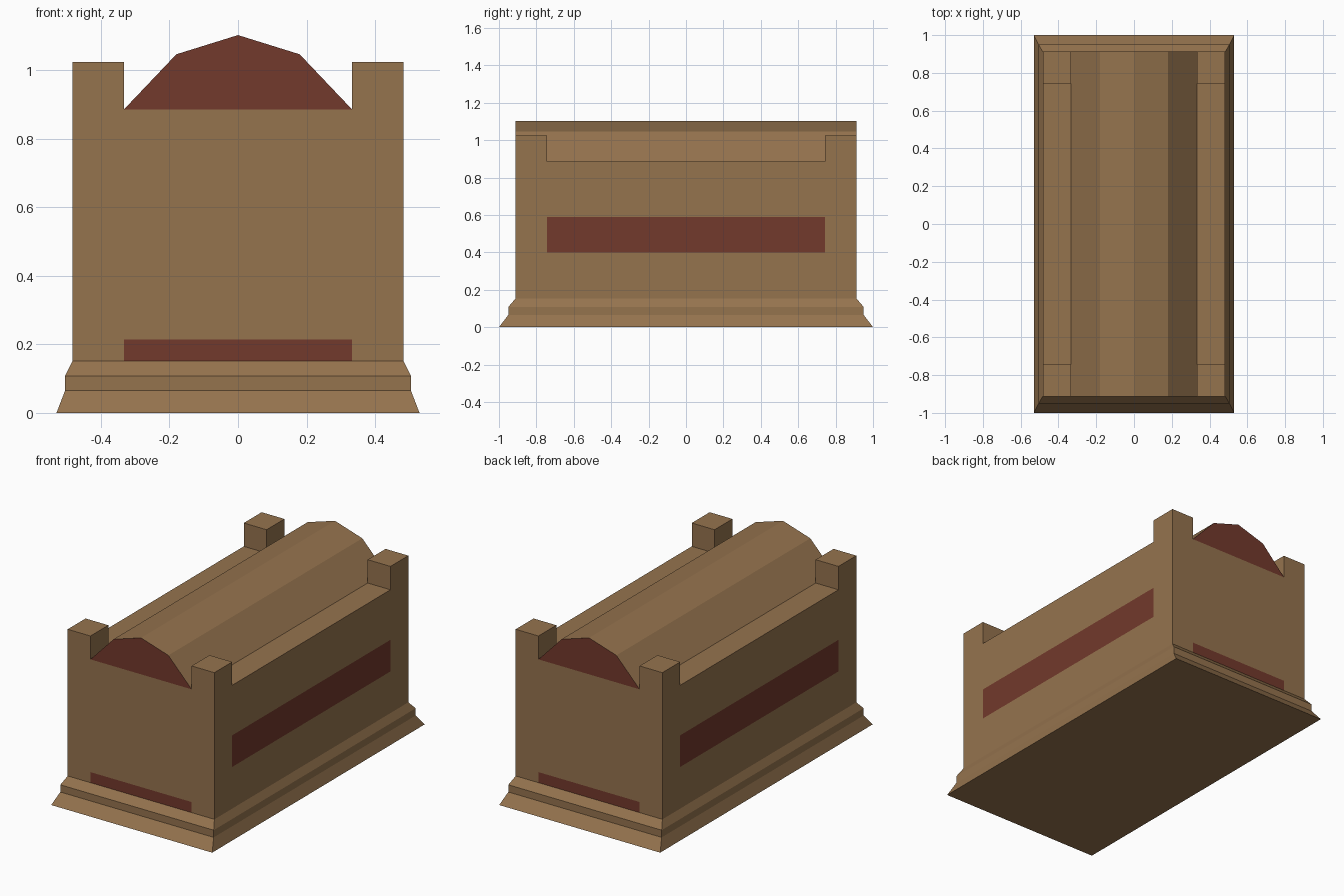
import bpy, bmesh
from mathutils import Vector

if "Cube" in bpy.data.objects:
    bpy.data.objects.remove(bpy.data.objects["Cube"])


def material(name, color):
    m = bpy.data.materials.new(name)
    m.diffuse_color = (*color, 1)
    m.use_nodes = True
    m.node_tree.nodes["Principled BSDF"].inputs["Base Color"].default_value = m.diffuse_color
    return m


BROWN = material("brown_wood", (0.30, 0.172, 0.076))
RED = material("dark_red", (0.17, 0.041, 0.025))

HX, HY = 0.483, 0.912          # body half sizes
IX, IY = 0.333, 0.744          # inner limits of the corner posts
Z0, Z1, ZP = 0.152, 0.886, 1.025


def finish(name, bm):
    bmesh.ops.recalc_face_normals(bm, faces=bm.faces)
    mesh = bpy.data.meshes.new(name)
    bm.to_mesh(mesh)
    bm.free()
    mesh.materials.append(BROWN)
    mesh.materials.append(RED)
    ob = bpy.data.objects.new(name, mesh)
    bpy.context.collection.objects.link(ob)
    return ob


def box(bm, lo, hi):
    verts = bmesh.ops.create_cube(bm, size=1)["verts"]
    for v in verts:
        v.co = Vector([hi[i] if v.co[i] > 0 else lo[i] for i in range(3)])


# stepped plinth: stacked rectangular rings
bm = bmesh.new()
rings = []
for hx, hy, z in [(0.53, 1.0, 0), (0.505, 0.95, 0.065),
                  (0.505, 0.95, 0.108), (HX, HY, Z0)]:
    rings.append([bm.verts.new((sx * hx, sy * hy, z))
                  for sx, sy in ((-1, -1), (1, -1), (1, 1), (-1, 1))])
for a, b in zip(rings, rings[1:]):
    for i in range(4):
        j = (i + 1) % 4
        bm.faces.new((a[i], a[j], b[j], b[i]))
bm.faces.new(rings[0][::-1])
finish("plinth", bm)

# body: box cut along the painted panel borders
bm = bmesh.new()
box(bm, (-HX, -HY, Z0), (HX, HY, Z1))
cuts = [(0, -IX), (0, IX), (1, -IY), (1, IY), (2, 0.215), (2, 0.40), (2, 0.588)]
for axis, pos in cuts:
    n = Vector((0, 0, 0))
    n[axis] = 1
    bmesh.ops.bisect_plane(bm, geom=bm.verts[:] + bm.edges[:] + bm.faces[:],
                           plane_co=n * pos, plane_no=n)
hidden = []
for f in bm.faces:
    c = f.calc_center_median()
    on_side = abs(c.x) > HX - 0.001
    on_end = abs(c.y) > HY - 0.001
    if on_side and abs(c.y) < IY and 0.40 < c.z < 0.588:
        f.material_index = 1
    elif on_end and abs(c.x) < IX and c.z < 0.215:
        f.material_index = 1
    elif c.z < Z0 + 0.001 or (c.z > Z1 - 0.001 and (abs(c.x) < IX or abs(c.y) > IY)):
        hidden.append(f)       # covered by plinth, lid or posts
bmesh.ops.delete(bm, geom=hidden, context='FACES')
finish("body", bm)

# corner posts
for xn, sx in (("left", -1), ("right", 1)):
    for yn, sy in (("front", -1), ("back", 1)):
        bm = bmesh.new()
        xs, ys = sorted((sx * IX, sx * HX)), sorted((sy * IY, sy * HY))
        box(bm, (xs[0], ys[0], Z1), (xs[1], ys[1], ZP))
        bm.faces.ensure_lookup_table()
        bottom = min(bm.faces, key=lambda f: f.calc_center_median().z)
        bmesh.ops.delete(bm, geom=[bottom], context='FACES')
        finish(f"{yn}_{xn}_corner_post", bm)

# faceted lid with red gable ends
bm = bmesh.new()
profile = [(-IX, Z1), (-0.18, 1.047), (0, 1.103), (0.18, 1.047), (IX, Z1)]
front, back = [[bm.verts.new((x, y, z)) for x, z in profile] for y in (-HY, HY)]
for i in range(4):
    bm.faces.new((front[i], front[i + 1], back[i + 1], back[i]))
for end in (front, back[::-1]):
    bm.faces.new(end).material_index = 1
finish("lid", bm)
